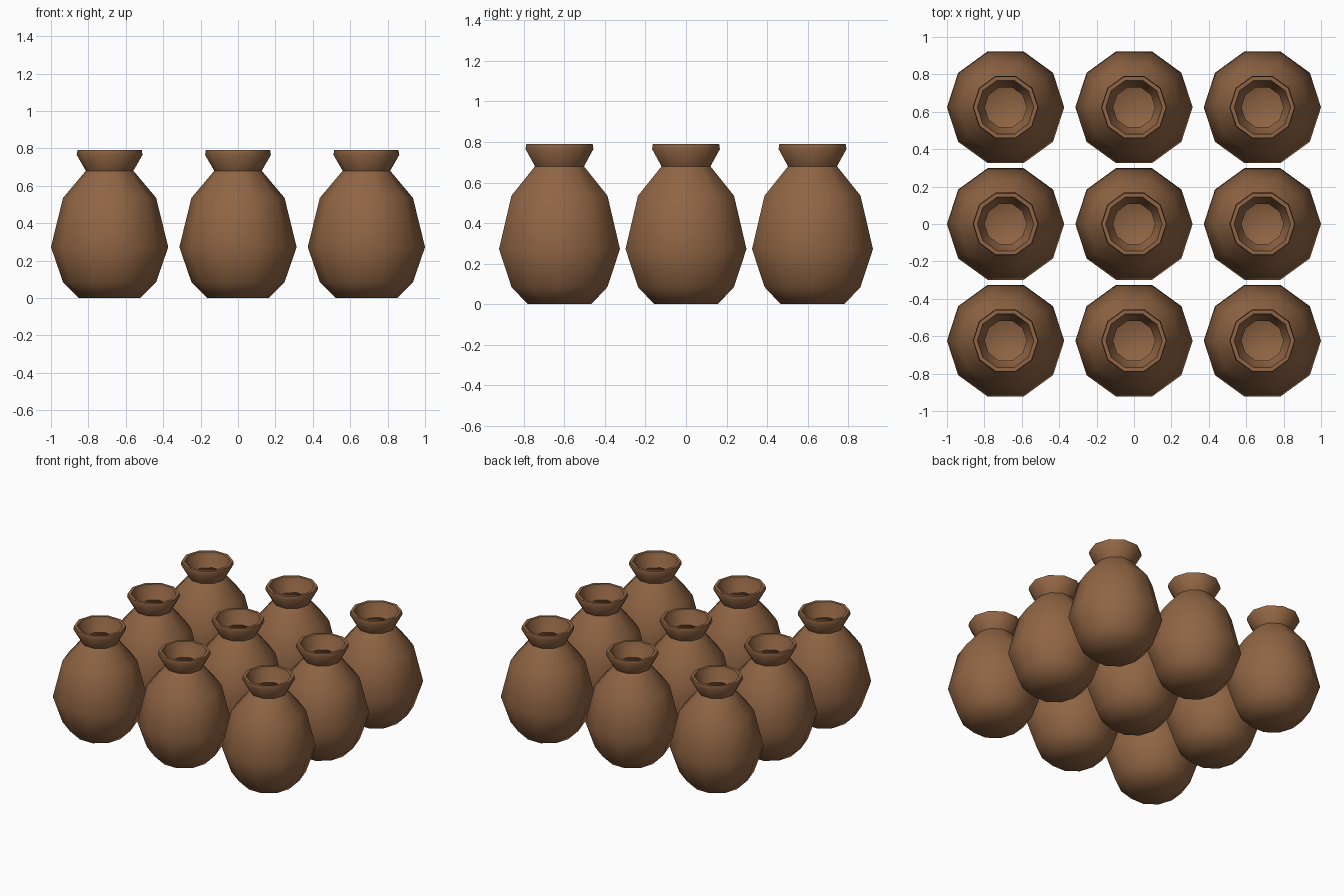
import bpy, bmesh, math

if "Cube" in bpy.data.objects:
    bpy.data.objects.remove(bpy.data.objects["Cube"])

SIDES = 10
clay = bpy.data.materials.new("brown clay")
clay.diffuse_color = (0.28, 0.13, 0.057, 1)
clay.use_nodes = True
clay.node_tree.nodes["Principled BSDF"].inputs["Base Color"].default_value = clay.diffuse_color

# (radius, height): outside from the foot up, over the lip, then down inside
PROFILE = [
    (0.165, 0.0), (0.249, 0.085), (0.3135, 0.272), (0.249, 0.535),
    (0.127, 0.68), (0.176, 0.765), (0.172, 0.79), (0.151, 0.79),
    (0.145, 0.765), (0.112, 0.69), (0.22, 0.535), (0.285, 0.272),
    (0.22, 0.095), (0.155, 0.025),
]


def make_pot_mesh():
    bm = bmesh.new()
    rings = []
    for r, z in PROFILE:
        rings.append([bm.verts.new((r * math.cos(2 * math.pi * i / SIDES),
                                    r * math.sin(2 * math.pi * i / SIDES), z))
                      for i in range(SIDES)])
    for a, b in zip(rings, rings[1:]):
        for i in range(SIDES):
            j = (i + 1) % SIDES
            bm.faces.new((a[i], a[j], b[j], b[i]))
    bm.faces.new(rings[0][::-1])   # underside
    bm.faces.new(rings[-1])        # inner floor
    bmesh.ops.recalc_face_normals(bm, faces=bm.faces)
    # smooth body, crisp lip and base edges
    for f in bm.faces:
        f.smooth = True
    for e in bm.edges:
        if e.calc_face_angle(0) > math.radians(55):
            e.smooth = False
    me = bpy.data.meshes.new("pot")
    bm.to_mesh(me)
    bm.free()
    me.materials.append(clay)
    return me


# three by three grid of pots
mesh = make_pot_mesh()
for row in (-1, 0, 1):
    for col in (-1, 0, 1):
        pot = bpy.data.objects.new("pot", mesh)
        pot.location = (col * 0.6865, row * 0.624, 0)
        bpy.context.collection.objects.link(pot)
